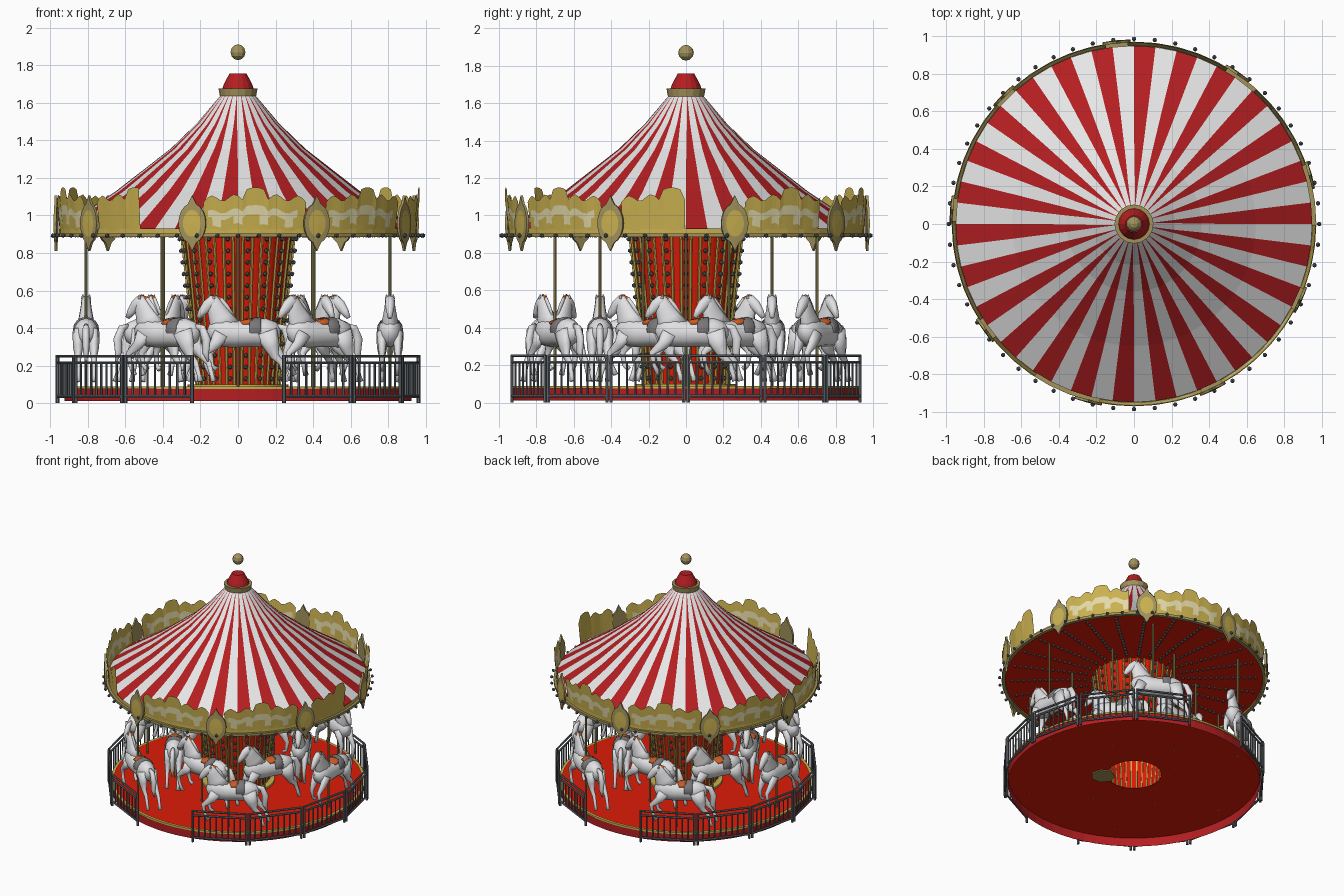
import bpy, bmesh
from math import sin, cos, pi, radians, tau
from mathutils import Vector, Matrix

if "Cube" in bpy.data.objects:
    bpy.data.objects.remove(bpy.data.objects["Cube"])

def colour(name, r, g, b):
    m = bpy.data.materials.new(name)
    m.diffuse_color = (r ** 2.2, g ** 2.2, b ** 2.2, 1)
    m.use_nodes = True
    m.node_tree.nodes["Principled BSDF"].inputs["Base Color"].default_value = m.diffuse_color
    return m

RED = colour("bright red", .86, .13, .06)
CRIMSON = colour("crimson", .70, .14, .15)
WHITE = colour("canvas white", .90, .90, .90)
HORSE = colour("horse white", .88, .88, .89)
GOLD = colour("gold", .79, .69, .32)
CREAM = colour("cream", .89, .85, .66)
BRASS = colour("dull brass", .63, .57, .36)
IRON = colour("iron grey", .39, .41, .43)
LEATHER = colour("saddle grey", .47, .46, .46)
ORANGE = colour("orange red", .80, .36, .16)

def make(name, verts, faces, mats, idx=None, smooth=False):
    me = bpy.data.meshes.new(name)
    me.from_pydata([tuple(v) for v in verts], [], faces)
    for m in mats:
        me.materials.append(m)
    for i, p in enumerate(me.polygons):
        p.material_index = idx[i] if idx else 0
        p.use_smooth = smooth
    o = bpy.data.objects.new(name, me)
    bpy.context.collection.objects.link(o)
    return o

def polar(r, a, z):
    return Vector((r * cos(a), r * sin(a), z))

def lathe(name, prof, n, mats, rule=None, closed=False):
    """Spin a list of (radius, z) around the z axis."""
    verts = [polar(r, tau * i / n, z) for r, z in prof for i in range(n)]
    faces, idx, k = [], [], len(prof)
    for j in range(k if closed else k - 1):
        for i in range(n):
            i2, j2 = (i + 1) % n, (j + 1) % k
            faces.append((j * n + i, j * n + i2, j2 * n + i2, j2 * n + i))
            idx.append(rule(j) if rule else 0)
    return make(name, verts, faces, mats, idx)

def rods(name, segs, mat, sides=6):
    """Join many straight rods (start, end, radius) in one object."""
    verts, faces = [], []
    for p, q, r in segs:
        rot = (q - p).to_track_quat('Z', 'Y')
        b = len(verts)
        for c in (p, q):
            verts += [c + rot @ polar(r, tau * i / sides, 0) for i in range(sides)]
        faces += [(b + i, b + (i + 1) % sides, b + sides + (i + 1) % sides, b + sides + i) for i in range(sides)]
        faces += [tuple(b + i for i in reversed(range(sides))), tuple(b + sides + i for i in range(sides))]
    return make(name, verts, faces, [mat])

def balls(name, points, r, mat):
    bm = bmesh.new()
    for p in points:
        bmesh.ops.create_icosphere(bm, subdivisions=1, radius=r, matrix=Matrix.Translation(p))
    o = make(name, [], [], [mat])
    bm.to_mesh(o.data)
    bm.free()
    return o

# Platform: a floor with a skirt, open underneath, with a hole for the column
lathe("platform", [(.925, .01), (.925, .08), (.2, .085)], 64, [RED, CRIMSON], lambda j: 1 - j)
lathe("platform_trim", [(.925, .074), (.932, .074), (.932, .088), (.91, .088)], 64, [GOLD])
lathe("column_step", [(.27, .084), (.27, .1), (.22, .1)], 36, [GOLD])
bpy.ops.mesh.primitive_cylinder_add(vertices=7, radius=.09, depth=.008, location=(.17, -.15, .077))
bpy.context.object.name = "underside_plate"
bpy.context.object.data.materials.append(BRASS)

# Flared centre column: rows of lamps with a gold rib on each side
def col_r(z):
    return .215 + .085 * (z / .9) ** 1.3
lathe("column", [(col_r(z), z) for z in (.085, .25, .5, .7, .9)], 36, [RED])
ribs = []
for i in range(36):
    a = tau * (i + .5) / 36
    for z0, z1 in ((.09, .37), (.37, .64), (.64, .9)):
        ribs.append((polar(col_r(z0) + .003, a, z0), polar(col_r(z1) + .003, a, z1), .008))
rods("column_ribs", ribs, GOLD)
balls("column_lamps", [polar(col_r(z) + .014, tau * i / 18, z) for i in range(18)
                       for z in [.13 + .062 * k for k in range(13)]], .013, IRON)

# Striped canopy: 26 red wedges that narrow towards the top
PROF = [(.95, .90, .5), (.95, .93, .5), (.65, 1.13, .5), (.36, 1.355, .46), (.22, 1.49, .32), (.095, 1.638, .08)]
N = 26
verts, faces, idx = [], [], []
for r, z, f in PROF:
    for i in range(N):
        verts += [polar(r, tau / N * (i + .25 - f / 2), z), polar(r, tau / N * (i + .25 + f / 2), z)]
for j in range(len(PROF) - 1):
    for i in range(2 * N):
        k = (i + 1) % (2 * N)
        faces.append((j * 2 * N + i, j * 2 * N + k, (j + 1) * 2 * N + k, (j + 1) * 2 * N + i))
        idx.append(i % 2)
make("canopy", verts, faces, [CRIMSON, WHITE], idx)
lathe("ceiling", [(.25, .905), (.95, .9)], 52, [RED])
balls("ceiling_lamps", [polar(.36 + .041 * k, tau * i / N, .894) for i in range(N) for k in range(14)], .012, IRON)

# Rim with lamps
lathe("rim", [(.945, .885), (.972, .885), (.972, .905), (.945, .905)], 52, [BRASS], None, True)
lathe("rim_band", [(.953, .905), (.953, .928)], 52, [GOLD])
balls("rim_lamps", [polar(.987, tau * i / 56, .893) for i in range(56)], .013, IRON)

# Finial
lathe("finial_collar", [(.088, 1.63), (.097, 1.637), (.104, 1.678), (.08, 1.678)], 16, [BRASS])
lathe("finial_cap", [(.085, 1.672), (.075, 1.70), (.045, 1.758), (.001, 1.758)], 16, [CRIMSON])
bpy.ops.mesh.primitive_uv_sphere_add(segments=10, ring_count=6, radius=.042, location=(0, 0, 1.87))
bpy.context.object.name = "finial_ball"
bpy.context.object.data.materials.append(BRASS)

# Scalloped rounding boards; three of them are broken off part way
def crest(t):
    t = abs(t)
    if t < .22:
        return 1.15 - .4 * t * t
    return 1.095 + .018 * cos((t - .4) * 14) - .05 * max(0, t - .7)

def board(centre, limit, plain):
    cols, rows = 24, (0, .2, .42, .62, 1)
    verts, faces, idx = [], [], []
    for i in range(cols + 1):
        t = -1 + 2 * i / cols
        if t > limit:
            break
        low = .925 - .025 * abs(cos(t * 4.7))
        for f in rows:
            verts.append(polar(.95 + .018 * f, centre + t * radians(16.5), low + f * (crest(t) - low)))
        if i:
            for k in range(4):
                a = (i - 1) * 5 + k
                faces.append((a, a + 5, a + 6, a + 1))
                wave = int((t + 1) * 6) % 3
                idx.append(int(not plain and abs(t) < .85 and (k == 2 or (k == 1 and wave == 1))))
    make("rounding_board", verts, faces, [GOLD, CREAM], idx)

FIRST = radians(295.5)
LIMITS = {1: (.26, True), 2: (.75, False), 7: (.1, True)}
for i in range(9):
    limit, plain = LIMITS.get(i, (1, False))
    board(FIRST + radians(40 * i + 20), limit, plain)

# Oval shields with small end knobs between the boards
def shield(a):
    outline, n = [], 20
    for s, depth in ((0, 0), (1, 0), (1, .014), (.66, .016), (0, .018)):
        for i in range(n):
            u = tau * i / n
            point = max(0, abs(sin(u)) - .955) * .9 * (1 if sin(u) > 0 else -1) * (s == 1)
            w, h = .075 * s * cos(u), s * .108 * sin(u) + point
            outline.append(Matrix.Rotation(a, 3, 'Z') @ Vector((.966 + depth, w, .958 + h)))
    faces = [(j * n + i, j * n + (i + 1) % n, (j + 1) * n + (i + 1) % n, (j + 1) * n + i)
             for j in range(4) for i in range(n)]
    make("shield", outline, faces, [BRASS, GOLD], [int(j == 3) for j in range(4) for i in range(n)])

for i in range(9):
    shield(FIRST + radians(40 * i))

# Fence: six straight panels on each side, open at front and back
segs = []
for side in (-76, 104):
    for k in range(6):
        a0, a1 = (radians(side + 152 / 6 * (k + d)) for d in (0, 1))
        p, q = polar(.965, a0, 0), polar(.965, a1, 0)
        at = lambda t, z: p.lerp(q, t) + Vector((0, 0, z))
        for t in (.03, .97):
            segs.append((at(t, 0), at(t, .255), .010))
        for z in (.035, .215, .25):
            segs.append((at(.03, z), at(.97, z), .008))
        for b in range(1, 9):
            t = .03 + .94 * b / 9
            segs.append((at(t, .035), at(t, .215), .006))
rods("fence", segs, IRON)

# Galloping horse, built from lofted tubes; forward is +x
class Loft:
    def __init__(self):
        self.v, self.f = [], []
    def tube(self, pts, y=0, n=12):
        """Points are (x, z, half width, half height across the path)."""
        b = len(self.v)
        for i, (x, z, ry, rz) in enumerate(pts):
            p, q = pts[max(i - 1, 0)], pts[min(i + 1, len(pts) - 1)]
            d = Vector((q[0] - p[0], q[1] - p[1])).normalized()
            for k in range(n):
                u = tau * k / n
                self.v.append(((x - d.y * rz * sin(u)) * 1.03 - .015, y + ry * cos(u), z + d.x * rz * sin(u)))
        for j in range(len(pts) - 1):
            self.f += [(b + j * n + i, b + j * n + (i + 1) % n, b + (j + 1) * n + (i + 1) % n, b + (j + 1) * n + i)
                       for i in range(n)]
        e = b + (len(pts) - 1) * n
        self.f += [tuple(range(b + n - 1, b - 1, -1)), tuple(range(e, e + n))]

body = Loft()
body.tube([(-.205, .375, .015, .02), (-.185, .375, .045, .055), (-.13, .375, .066, .078), (-.05, .37, .066, .07),
           (.03, .368, .066, .072), (.09, .378, .064, .08), (.14, .39, .048, .062), (.17, .40, .015, .02)])
body.tube([(.07, .39, .05, .08), (.105, .45, .04, .064), (.128, .505, .03, .048), (.145, .55, .024, .034), (.15, .57, .01, .012)])
body.tube([(.115, .557, .012, .016), (.14, .545, .027, .033), (.17, .52, .026, .032), (.2, .485, .018, .022), (.22, .455, .012, .012)])
body.tube([(-.185, .41, .012, .014), (-.225, .40, .018, .02), (-.25, .34, .02, .024), (-.245, .27, .016, .02), (-.26, .22, .004, .005)])
for s in (-1, 1):
    dx = .015 * s
    body.tube([(.135, .578, .003, .003), (.14, .555, .009, .009)], .018 * s, 6)
    body.tube([(-.13, .38, .03, .06), (-.16, .30, .028, .042), (-.19 + dx, .25, .018, .023), (-.225 + dx, .215, .014, .016),
               (-.245 + dx, .15, .011, .012), (-.255 + dx, .115, .016, .016)], .042 * s, 8)
    body.tube([(.1, .37, .03, .045), (.135, .31, .022, .03), (.175 + dx, .265, .016, .017), (.165 + dx, .2, .011, .011),
               (.14 + dx, .165 - dx, .015, .015)], .042 * s, 8)
saddle = Loft()
saddle.tube([(-.105, .392, .066, .062), (-.1, .392, .07, .067), (-.05, .39, .07, .062), (-.045, .39, .067, .058)], n=16)
seat = Loft()
seat.tube([(-.065, .435, .04, .02), (-.045, .428, .05, .022), (-.01, .426, .05, .018), (.005, .43, .02, .012)])
mane = Loft()
mane.tube([(.045, .465, .006, .014), (.075, .515, .008, .014), (.105, .553, .008, .013), (.14, .573, .006, .008)], n=8)

parts = [make("horse", body.v, body.f, [HORSE], smooth=True), make("saddle", saddle.v, saddle.f, [LEATHER], smooth=True),
         make("seat", seat.v, seat.f, [ORANGE], smooth=True), make("mane", mane.v, mane.f, [HORSE, ORANGE],
              [int(i // 8 == 2) for i in range(len(mane.f))], True)]

# Two rings of six horses, each on its brass pole
poles = []
for ring, (r, turn) in enumerate(((.81, 0), (.46, 30))):
    for i in range(6):
        a = radians(60 * i + turn)
        poles.append((polar(r, a, .08), polar(r, a, .9), .008))
        for o in parts:
            c = o if ring == 0 and i == 0 else o.copy()
            if c is not o:
                bpy.context.collection.objects.link(c)
            c.location = polar(r, a, 0)
            c.rotation_euler = (0, 0, a - pi / 2)
rods("horse_poles", poles, BRASS, 8)
